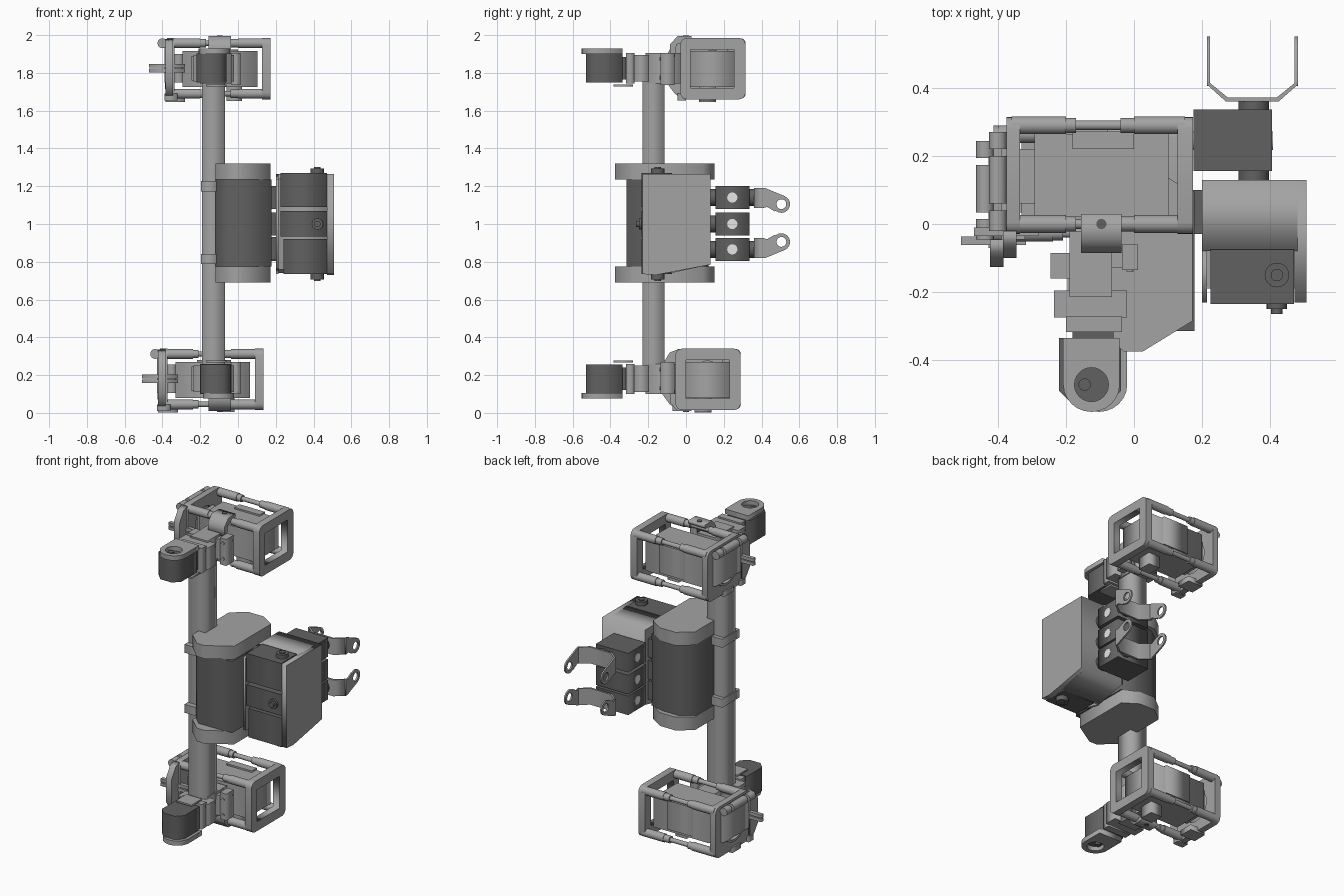
import bpy, math
from mathutils import Matrix

old = bpy.data.objects.get("Cube")
if old:
    bpy.data.objects.remove(old)


def material(name, value):
    m = bpy.data.materials.new(name)
    m.use_nodes = True
    m.diffuse_color = (value, value, value, 1)
    m.node_tree.nodes["Principled BSDF"].inputs["Base Color"].default_value = (value, value, value, 1)
    return m


LIGHT = material("light grey", 0.37)
DARK = material("dark grey", 0.12)
WHITE = material("white", 0.95)
AXES = {"x": Matrix(((0, 0, 1, 0), (1, 0, 0, 0), (0, 1, 0, 0), (0, 0, 0, 1))),
        "y": Matrix(((1, 0, 0, 0), (0, 0, -1, 0), (0, 1, 0, 0), (0, 0, 0, 1))),
        "z": Matrix.Identity(4)}


def prism(name, loops, axis, a, b, mat=LIGHT):
    """Extrude outlines (outer first, then holes) between a and b on an axis."""
    cu = bpy.data.curves.new(name, "CURVE")
    cu.dimensions, cu.fill_mode, cu.extrude = "2D", "BOTH", abs(b - a) / 2
    for pts in loops:
        s = cu.splines.new("POLY")
        s.points.add(len(pts) - 1)
        for p, (u, v) in zip(s.points, pts):
            p.co = (u, v, 0, 1)
        s.use_cyclic_u = True
    tmp = bpy.data.objects.new(name, cu)
    bpy.context.collection.objects.link(tmp)
    me = bpy.data.meshes.new_from_object(tmp.evaluated_get(bpy.context.evaluated_depsgraph_get()))
    bpy.data.objects.remove(tmp)
    mid = (a + b) / 2 * (-1 if axis == "y" else 1)
    me.transform(AXES[axis] @ Matrix.Translation((0, 0, mid)))
    me.materials.clear()
    me.materials.append(mat)
    ob = bpy.data.objects.new(name, me)
    bpy.context.collection.objects.link(ob)
    return ob


def rect(u0, u1, v0, v1, r=0.0):
    if not r:
        return [(u0, v0), (u1, v0), (u1, v1), (u0, v1)]
    pts = []
    for i, (u, v) in enumerate(((u1 - r, v1 - r), (u0 + r, v1 - r), (u0 + r, v0 + r), (u1 - r, v0 + r))):
        for k in range(5):
            t = (i + k / 4) * math.pi / 2
            pts.append((u + r * math.cos(t), v + r * math.sin(t)))
    return pts


def circle(u, v, r, n=24):
    return [(u + r * math.cos(2 * math.pi * i / n), v + r * math.sin(2 * math.pi * i / n)) for i in range(n)]


def box(name, x0, x1, y0, y1, z0, z1, mat=LIGHT):
    return prism(name, [rect(x0, x1, y0, y1)], "z", z0, z1, mat)


def rod(name, axis, u, v, r, a, b, mat=LIGHT):
    ob = prism(name, [circle(u, v, r)], axis, a, b, mat)
    bpy.ops.object.select_all(action="DESELECT")
    ob.select_set(True)
    bpy.context.view_layer.objects.active = ob
    bpy.ops.object.shade_smooth_by_angle()
    return ob


# Upright bar and its clamps
box("main_bar", -0.19, -0.07, -0.23, -0.115, 0.2, 1.8)
for z in (0.815, 1.2):
    box("bar_clamp", -0.195, -0.1, -0.265, -0.09, z - 0.027, z + 0.027)

# Central battery pack with end caps
cap = [(-0.12, -0.29), (-0.03, -0.375), (0.025, -0.375), (0.172, -0.285),
       (0.172, 0.09), (0.08, 0.15), (-0.03, 0.15), (-0.12, 0.08)]
core = [(-0.118, -0.26), (-0.06, -0.315), (0.178, -0.315), (0.178, 0.095),
        (0.08, 0.12), (-0.03, 0.12), (-0.118, 0.06)]
prism("pack_body", [core], "z", 0.775, 1.235, DARK)
for z in (0.69, 1.235):
    prism("pack_end_cap", [cap], "z", z, z + 0.085)

# Shoulder housing with three front servos
prism("shoulder_housing", [[(-0.08, 0.74), (0.13, 0.785), (0.13, 1.265), (-0.08, 1.265)]], "x", 0.2, 0.48)
prism("housing_side", [[(-0.23, 0.735), (-0.16, 0.73), (0.13, 0.785), (0.13, 1.265), (-0.23, 1.265)]],
      "x", 0.472, 0.507)
prism("housing_inner_side", [[(-0.08, 0.735), (-0.08, 1.265), (-0.23, 1.235), (-0.23, 0.77)]], "x", 0.2, 0.215)
box("housing_rear_floor", 0.2, 0.5, -0.19, -0.05, 0.76, 1.24)
for x0, z0, z1 in ((0.225, 1.09, 1.27), (0.225, 0.935, 1.07), (0.24, 0.735, 0.92)):
    box("front_servo", x0, 0.47, -0.235, -0.075, z0, z1, DARK)
for z in (1.265, 0.705):
    rod("servo_hub", "z", 0.42, -0.15, 0.036, z, z + 0.03, DARK)
    rod("servo_hub_pin", "z", 0.42, -0.15, 0.018, z - 0.006, z + 0.036, DARK)
rod("middle_hub", "y", 0.42, 1.0, 0.03, -0.25, -0.23, DARK)
rod("middle_hub_pin", "y", 0.42, 1.0, 0.017, -0.265, -0.23, DARK)
for z in (0.87, 1.0, 1.14):
    box("housing_link", 0.17, 0.21, -0.03, 0.1, z - 0.06, z + 0.06, DARK)

# Rear servos with light holes
for z in (0.866, 1.0, 1.14):
    box("rear_servo", 0.175, 0.405, 0.155, 0.337, z - 0.061, z + 0.061, DARK)
    prism("servo_hole", [circle(0.245, z, 0.027)], "x", 0.172, 0.408, WHITE)
    rod("rear_hub_near", "y", 0.352, z, 0.045, 0.125, 0.16, DARK)
    if z != 1.0:
        rod("rear_hub_far", "y", 0.352, z, 0.045, 0.33, 0.365, DARK)

# Forked brackets
U_OUT = [(0.214, 0.41), (0.27, 0.36), (0.425, 0.36), (0.482, 0.41)]
U_IN = [(0.472, 0.414), (0.42, 0.372), (0.275, 0.372), (0.224, 0.414)]
for flip in (False, True):
    def fz(z):
        return 2.01 - z if flip else z
    prism("fork_base", [U_OUT + U_IN], "z", fz(1.085), fz(1.19))
    arm = [(0.405, 1.085), (0.43, 1.09), (0.47, 1.067)]
    for i in range(11):
        t = math.radians(-130 + i * 20)
        arm.append((0.505 + 0.046 * math.cos(t), 1.105 + 0.046 * math.sin(t)))
    arm += [(0.42, 1.19), (0.405, 1.19)]
    hole = circle(0.505, 1.105, 0.026)
    for x in (0.214, 0.472):
        prism("fork_arm", [[(y, fz(z)) for y, z in lp] for lp in (arm, hole)], "x", x, x + 0.01)

# Upper and lower caged modules
for ox, oy, oz in ((0, 0, 0), (-0.038, -0.026, -1.645)):
    def cage_box(name, x0, x1, y0, y1, z0, z1, mat=LIGHT):
        return box(name, x0 + ox, x1 + ox, y0 + oy, y1 + oy, z0 + oz, z1 + oz, mat)

    frame = rect(-0.03 + oy, 0.315 + oy, 1.66 + oz, 1.985 + oz, 0.035)
    window = rect(0.025 + oy, 0.255 + oy, 1.72 + oz, 1.925 + oz)
    port = circle(0.14 + oy, 1.825 + oz, 0.095)
    prism("open_end_frame", [frame, window], "x", 0.128 + ox, 0.173 + ox)
    prism("round_end_frame", [frame, port], "x", -0.375 + ox, -0.335 + ox)
    prism("port_ring", [circle(0.14 + oy, 1.825 + oz, 0.11), port], "x", -0.387 + ox, -0.37 + ox)
    cage_box("module_body", -0.293, 0.102, 0.022, 0.265, 1.725, 1.915)
    cage_box("module_rear_lid", -0.18, 0.0, 0.22, 0.272, 1.74, 1.925)
    cage_box("module_nose", -0.335, -0.29, 0.06, 0.22, 1.75, 1.9)
    # Edge rails: thin rods held in long sleeves
    for y in (0.0, 0.29):
        for z in (1.69, 1.957):
            rod("rail", "x", y + oy, z + oz, 0.014, -0.34 + ox, 0.13 + ox)
            for a, b in ((-0.36, -0.2), (0.0, 0.15)):
                rod("rail_sleeve", "x", y + oy, z + oz, 0.026, a + ox, b + ox)
            for x in (-0.19, -0.02):
                rod("rail_collar", "x", y + oy, z + oz, 0.022, x - 0.02 + ox, x + 0.02 + ox)
    # Hinge, foot and side sticks
    for a, b in ((-0.02, 0.04), (0.06, 0.2), (0.22, 0.27)):
        rod("hinge_barrel", "y", -0.4 + ox, 1.957 + oz, 0.026, a + oy, b + oy)
    cage_box("hinge_leaf", -0.39, -0.36, 0.0, 0.26, 1.75, 1.95)
    cage_box("foot", -0.385, -0.28, 0.07, 0.16, 1.646, 1.68)
    cage_box("foot_rear", -0.06, 0.02, 0.07, 0.16, 1.65, 1.735)
    cage_box("top_clip", -0.39, -0.32, -0.045, 0.0, 1.655, 1.69)
    for z in (1.812, 1.838):
        cage_box("side_stick", -0.47, -0.28, -0.035, -0.01, z - 0.01, z + 0.01)
    flare = [(-0.1, 1.745), (-0.06, 1.69), (-0.02, 1.665), (-0.02, 1.98), (-0.06, 1.965), (-0.1, 1.9)]
    prism("mount_flare", [[(y + oy, z + oz) for y, z in flare]], "x", -0.385 + ox, -0.345 + ox)

# Wrist mechanisms, the lower one turned over
for flip in (False, True):
    sx = 0.022 if flip else 0.0

    def wz(z):
        return 2.005 - z if flip else z

    def wrist_box(name, x0, x1, y0, y1, z0, z1, mat=LIGHT):
        return box(name, x0, x1, y0, y1, wz(z0), wz(z1), mat)

    wrist_box("wrist_root", -0.19, -0.065, -0.215, -0.02, 1.745, 1.905)
    wrist_box("wrist_tab_right", -0.245, -0.19, -0.16, -0.085, 1.76, 1.89)
    wrist_box("wrist_tab_left", -0.035, 0.012, -0.135, -0.06, 1.735, 1.905)
    wrist_box("wrist_bridge", -0.07, -0.03, -0.13, -0.07, 1.76, 1.89)
    wrist_box("wrist_block", -0.235, -0.02, -0.275, -0.195, 1.755, 1.895)
    wrist_box("wrist_plate", -0.2, -0.035, -0.318, -0.272, 1.745, 1.905)
    wrist_box("wrist_lip", -0.17, -0.06, -0.385, -0.28, 1.728, 1.738)
    for z in (1.775, 1.875):
        rod("plate_screw", "y", -0.012, wz(z), 0.01, -0.14, -0.13)
    # Rounded servo with a light cap and sunken hub
    outline = [(-0.22 + sx, -0.335), (-0.22 + sx, -0.49), (-0.18 + sx, -0.53),
               (-0.1 + sx, -0.53), (-0.06 + sx, -0.49), (-0.06 + sx, -0.335)]
    prism("wrist_servo", [outline], "z", wz(1.75), wz(1.902), DARK)
    box("servo_neck", -0.18, -0.06, -0.34, -0.315, wz(1.765), wz(1.885), DARK)
    cx = -0.125 + sx
    capo = [(cx + 0.083, -0.335), (cx - 0.083, -0.335)]
    for i in range(13):
        t = math.pi * (1 + i / 12)
        capo.append((cx + 0.083 * math.cos(t), -0.472 + 0.08 * math.sin(t)))
    prism("servo_cap", [capo, circle(cx, -0.472, 0.05)], "z", wz(1.9), wz(1.93))
    rod("servo_cap_hub", "z", cx - 0.02, -0.472, 0.018, wz(1.9), wz(1.915), DARK)
    # Latch over the cage edge
    latch = [(-0.085, 1.88), (-0.06, 1.88), (-0.05, 1.95), (0.03, 1.975),
             (0.03, 1.995), (-0.045, 1.995), (-0.085, 1.95)]
    prism("cage_latch", [[(y, wz(z)) for y, z in latch]], "x", -0.155, -0.037)
    rod("latch_screw", "z", -0.096, 0.0, 0.015, wz(1.99), wz(1.999), DARK)
